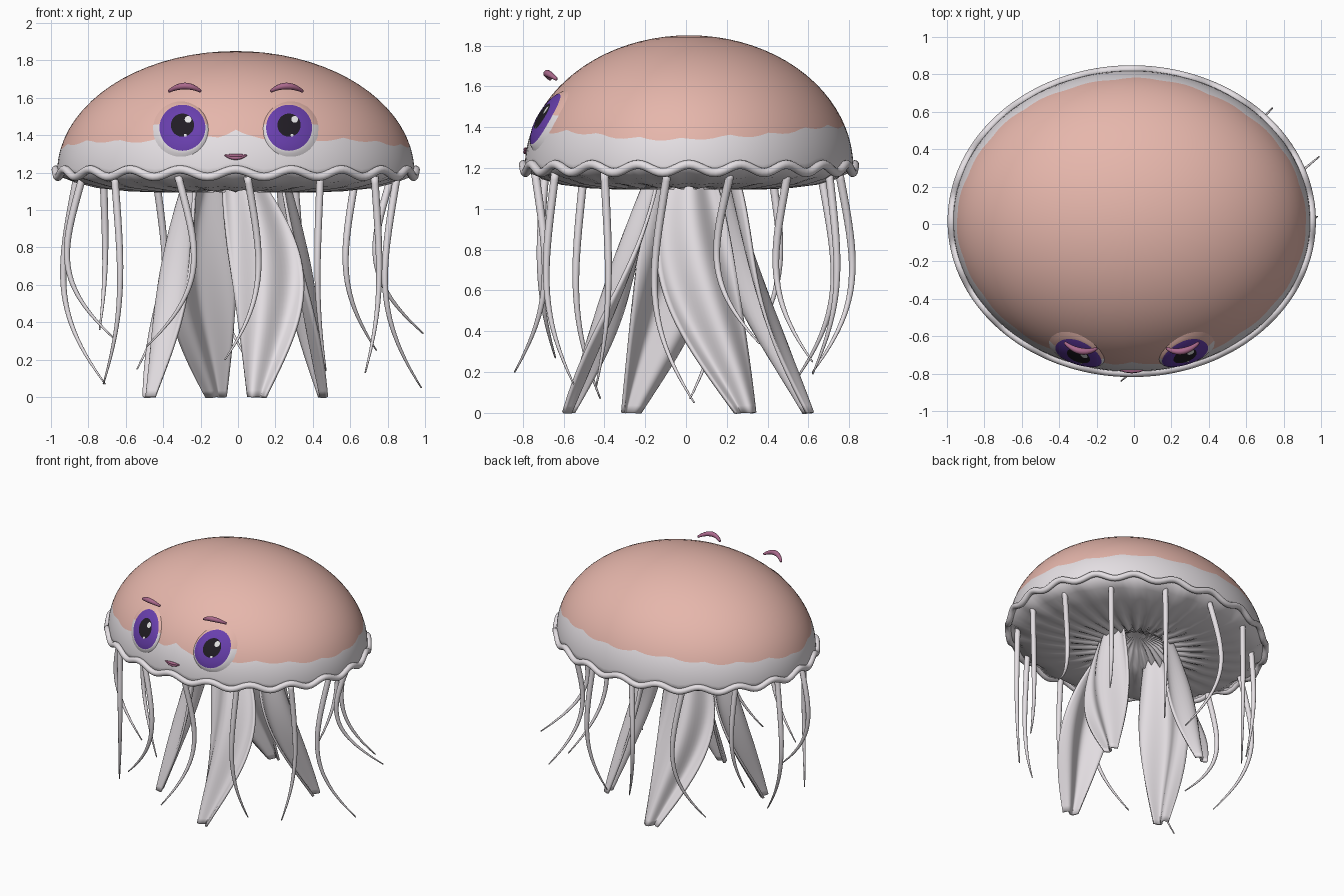
import bpy, bmesh
from math import sin, cos, pi, sqrt, asin, exp
from mathutils import Vector

if "Cube" in bpy.data.objects:
    bpy.data.objects.remove(bpy.data.objects["Cube"])

CX, CY, CZ = -0.012, 0.015, 1.2      # bell centre
RX, RY, RZ = 0.955, 0.805, 0.65      # bell radii
SEG = 120
UP, ALONG = Vector((0, 0, 1)), Vector((1, 0, 0))


def material(name, *rgb):
    m = bpy.data.materials.new(name)
    m.use_nodes = True
    m.diffuse_color = (*rgb, 1)
    bsdf = m.node_tree.nodes["Principled BSDF"]
    bsdf.inputs["Base Color"].default_value = (*rgb, 1)
    bsdf.inputs["Roughness"].default_value = 0.6
    return m


SKIN = material("pink skin", 0.79, 0.47, 0.41)
WHITE = material("pale white", 0.78, 0.74, 0.77)
PURPLE = material("purple iris", 0.14, 0.05, 0.42)
BLACK = material("black pupil", 0.015, 0.012, 0.018)
MAUVE = material("mauve lips", 0.4, 0.14, 0.26)
GLINT = material("white glint", 0.85, 0.85, 0.85)


def grid(name, rows, mats, rule=None, closed=True, front=False):
    """Skin a list of point rows; rule(row, centre) picks the material."""
    bm = bmesh.new()
    vs = [[bm.verts.new(p) for p in row] for row in rows]
    n = len(rows[0])
    for i in range(len(rows) - 1):
        for j in range(n if closed else n - 1):
            k = (j + 1) % n
            f = bm.faces.new((vs[i][j], vs[i][k], vs[i + 1][k], vs[i + 1][j]))
            f.smooth = True
            if rule:
                f.material_index = rule(i, f.calc_center_median())
    bmesh.ops.remove_doubles(bm, verts=bm.verts, dist=1e-5)
    bmesh.ops.recalc_face_normals(bm, faces=bm.faces)
    if front and sum(f.normal.y for f in bm.faces) > 0:
        bmesh.ops.reverse_faces(bm, faces=bm.faces)
    me = bpy.data.meshes.new(name)
    bm.to_mesh(me)
    bm.free()
    for m in mats:
        me.materials.append(m)
    ob = bpy.data.objects.new(name, me)
    bpy.context.collection.objects.link(ob)
    return ob


def tube(name, pts, radius, mat, taper=lambda t: 1, ref=UP, loop=False):
    """Round tapering tube along pts; open tubes close to a point."""
    pts = [Vector(p) for p in pts]
    n = len(pts)
    rows = []
    for i, p in enumerate(pts):
        ahead = pts[(i + 1) % n] if loop else pts[min(i + 1, n - 1)]
        behind = pts[i - 1] if loop else pts[max(i - 1, 0)]
        u = (ahead - behind).cross(ref).normalized()
        v = (ahead - behind).cross(u).normalized()
        r = radius * taper(i / (n - 1))
        rows.append([p + r * (u * cos(a) + v * sin(a))
                     for a in [2 * pi * j / 12 for j in range(12)]])
    if loop:
        rows.append(rows[0])
    else:
        rows = [[pts[0]] * 12] + rows + [[pts[-1]] * 12]
    return grid(name, rows, [mat])


# Bell: pink cap, white hem and pleated underside in one closed skin
def around(a, r, z):
    return (CX + RX * r * cos(a), CY + RY * r * sin(a), z)


def rim_z(a):
    return 1.2 + 0.02 * cos(20 * (a + pi / 2))


def hem_z(a):
    spike = 0.05 * exp(-(cos(a) / 0.06) ** 2) if sin(a) < 0 else 0
    return (1.345 + 0.06 * abs(sin(a)) + 0.012 * sin(a) + 0.006 * sin(7 * a + 1)
            - 0.018 * abs(sin(11 * a + 0.4)) + spike)


angles = [2 * pi * j / SEG for j in range(SEG)]
rows = []
CAP, HEM = 16, 5
for i in range(CAP + 1):
    row = []
    for a in angles:
        low = asin((hem_z(a) - CZ) / RZ)
        phi = pi / 2 + (low - pi / 2) * i / CAP
        row.append(around(a, cos(phi), CZ + RZ * sin(phi)))
    rows.append(row)
for i in range(1, HEM + 1):
    row = []
    for a in angles:
        z = hem_z(a) + (rim_z(a) - hem_z(a)) * i / HEM
        row.append(around(a, sqrt(1 - max(0, (z - CZ) / RZ) ** 2), z))
    rows.append(row)
UNDER = ((0.9, 1.15, 0.004), (0.78, 1.122, 0.004), (0.6, 1.105, 0.005), (0.42, 1.105, 0.011),
         (0.3, 1.115, 0.02), (0.18, 1.19, 0.012), (0, 1.24, 0))
for r, z, pleat in UNDER:
    rows.append([around(a, r, z + pleat * cos(30 * a)) for a in angles])
grid("bell", rows, [SKIN, WHITE], lambda i, c: int(i >= CAP))

# Wavy rim roll
tube("bell_rim", [around(2 * pi * j / 240, 1.008, rim_z(2 * pi * j / 240) - 0.003)
                  for j in range(240)], 0.022, WHITE, loop=True)


# Face
def on_bell(x, z, off=0.0):
    """Point on the front of the bell, x measured from its centre."""
    d = 1 - (x / RX) ** 2 - ((z - CZ) / RZ) ** 2
    return Vector((CX + x, CY - RY * sqrt(max(d, 0)) - off, z))


def disc(name, cx, cz, rings, mats, rule=None):
    """Domed disc from (radius, lift, shift x, shift z) rings."""
    pts = [[on_bell(cx + sx + r * cos(a), cz + sz + r * sin(a), off)
            for a in [2 * pi * j / 40 for j in range(40)]]
           for r, off, sx, sz in rings]
    return grid(name, pts, mats, rule, front=True)


def eye_colour(i, c):
    if i < 2:
        return 0
    if i < 4:
        return 1
    return 3 if c.z > 1.46 else 2


for side, s in (("left", 1), ("right", -1)):
    ex, ez = 0.285 * s, 1.44
    disc(side + "_eye", ex, ez, (
        (0, 0.026, 0, 0.014), (0.03, 0.026, 0, 0.014), (0.062, 0.024, 0, 0.014),
        (0.09, 0.021, 0, 0.005), (0.123, 0.015, 0, 0),
        (0.135, 0.01, 0.005 * s, -0.003), (0.15, -0.002, 0.01 * s, -0.008)),
        [BLACK, PURPLE, WHITE, SKIN], eye_colour)
    for tag, r, gx, gz in (("large", 0.018, 0.03, 0.045), ("small", 0.008, 0.015, -0.04)):
        disc(f"{side}_eye_{tag}_glint", ex + gx, ez + gz,
             ((0, 0.03, 0, 0), (r, 0.029, 0, 0)), [GLINT])
    # Floating arched brow
    brow = []
    for k in range(17):
        u = k / 8 - 1
        brow.append((CX + s * (0.272 + 0.085 * u), CY - 0.695 + 0.03 * u * u + 0.015 * u,
                     1.663 - 0.028 * u * u))
    tube(side + "_brow", brow, 0.018, MAUVE, lambda t: 0.45 + 0.55 * sin(pi * t))

for name, top, sag in (("upper_lip", 1.291, 0.002), ("lower_lip", 1.278, 0.015)):
    pts = [on_bell(0.06 * u, top + sag * u * u, 0.004) for u in [k / 8 - 1 for k in range(17)]]
    tube(name, pts, 0.01, MAUVE, lambda t: 0.25 + 0.75 * sin(pi * t))

# Thin tentacles: root x, y and tip x, y, z
STRANDS = (
    (0.05, -0.74, -0.07, -0.84, 0.2), (0.44, -0.64, 0.47, -0.55, 0.14),
    (0.73, -0.4, 0.68, -0.44, 0.13), (0.85, -0.09, 0.98, 0.04, 0.05),
    (0.82, 0.22, 0.99, 0.36, 0.34), (0.63, 0.5, 0.74, 0.62, 0.25),
    (0.3, 0.7, 0.24, 0.62, 0.19), (-0.06, 0.75, 0.05, 0.62, 0.2),
    (-0.44, 0.66, -0.54, 0.53, 0.15), (-0.72, 0.42, -0.74, 0.34, 0.36),
    (-0.86, 0.12, -0.71, 0.02, 0.07), (-0.83, -0.2, -0.66, -0.23, 0.31),
    (-0.66, -0.5, -0.72, -0.42, 0.07), (-0.32, -0.69, -0.49, -0.64, 0.27))
for n, (x, y, tx, ty, tz) in enumerate(STRANDS):
    pts = []
    for k in range(29):
        t = k / 28
        # swings away from the tip, then back to it
        sway = t ** 3 - 0.62 * sin(pi * t) + 0.08 * sin(2 * pi * t)
        pts.append((x + (tx - x) * sway, y + (ty - y) * sway, 1.18 + (tz - 1.18) * t))
    tube(f"tentacle_{n + 1}", pts, 0.02, WHITE, lambda t: 1 - 0.8 * t * t, ALONG)

# Broad folded arms: top x, y, tip x, y, sideways bow and twist
ARMS = (("front", 0.02, -0.17, 0.1, -0.58, 0.11, 0.4),
        ("left", 0.24, 0.04, 0.46, 0.29, -0.09, 0),
        ("back", -0.14, 0.2, -0.12, 0.6, 0.11, 0.4),
        ("right", -0.26, -0.06, -0.48, -0.27, -0.08, -0.15))
for name, x, y, tx, ty, bow, twist in ARMS:
    out = Vector((x, y, 0)).normalized()
    side = Vector((-out.y, out.x, 0))
    hand = 1 if bow > 0 else -1
    rows = []
    for k in range(33):
        t = k / 32
        mid = Vector((x + (tx - x) * t, y + (ty - y) * t, 1.17 * (1 - t)))
        mid += side * bow * sin(pi * t) * (1 - 0.2 * t)
        half = 0.1 * (1 - t) + 0.052 * t + 0.115 * sin(pi * t ** 0.9)
        fold = 0.018 + 0.027 * sin(pi * t)
        turn = twist * t
        across = side * cos(turn) + out * sin(turn)
        depth = out * cos(turn) - side * sin(turn)
        row = []
        for j in range(21):
            u = j / 10 - 1
            wave = cos(pi * 1.3 * u * hand + 2.6 * t - 0.8) - 0.5 * u * u
            row.append(mid + across * half * u + depth * fold * wave)
        rows.append(row)
    arm = grid(name + "_arm", rows, [WHITE], closed=False)
    solid = arm.modifiers.new("thickness", "SOLIDIFY")
    solid.thickness, solid.offset = 0.016, 0
